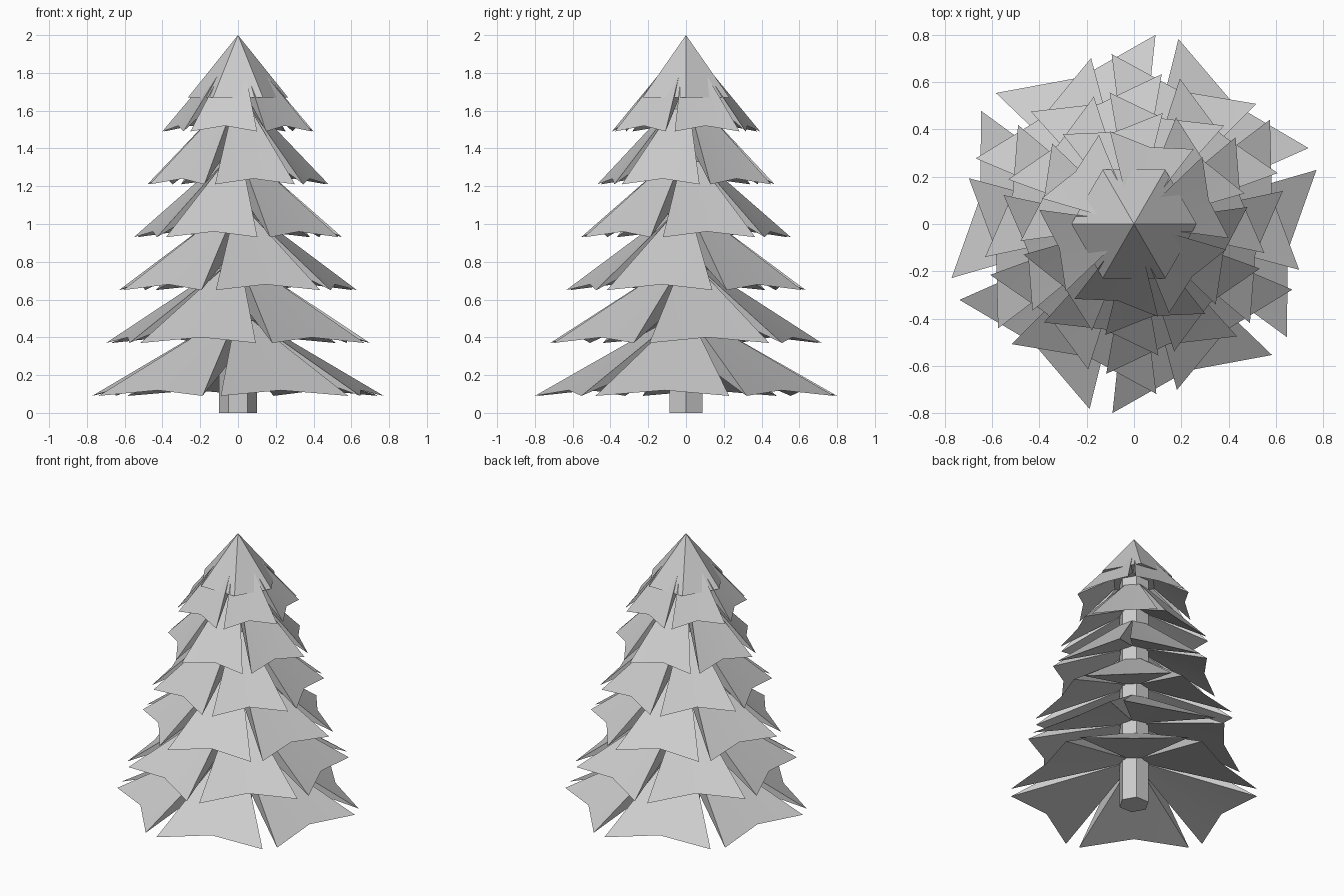
import bpy, bmesh
from math import radians, cos, sin

cube = bpy.data.objects.get("Cube")
if cube:
    bpy.data.objects.remove(cube, do_unlink=True)

grey = bpy.data.materials.new("plain grey")
grey.use_nodes = True
grey.diffuse_color = (0.6, 0.6, 0.6, 1)
grey.node_tree.nodes["Principled BSDF"].inputs["Base Color"].default_value = (0.6, 0.6, 0.6, 1)


def polar(radius, degrees, z):
    a = radians(degrees)
    return (radius * cos(a), radius * sin(a), z)


def finish(bm, name):
    bmesh.ops.recalc_face_normals(bm, faces=bm.faces)
    mesh = bpy.data.meshes.new(name)
    bm.to_mesh(mesh)
    bm.free()
    mesh.materials.append(grey)
    obj = bpy.data.objects.new(name, mesh)
    bpy.context.collection.objects.link(obj)
    bpy.ops.object.select_all(action='DESELECT')
    obj.select_set(True)
    bpy.context.view_layer.objects.active = obj
    bpy.ops.object.shade_smooth_by_angle(angle=radians(25))
    return obj


def hex_solid(name, bottom_radius, bottom, top, pointed=False):
    """Six-sided prism or pyramid with corners on the x axis."""
    bm = bmesh.new()
    ring = [bm.verts.new(polar(bottom_radius, 60 * i, bottom)) for i in range(6)]
    bm.faces.new(ring)
    if pointed:
        tip = bm.verts.new((0, 0, top))
        for i in range(6):
            bm.faces.new((ring[i], ring[(i + 1) % 6], tip))
    else:
        upper = [bm.verts.new(polar(bottom_radius, 60 * i, top)) for i in range(6)]
        bm.faces.new(upper)
        for i in range(6):
            j = (i + 1) % 6
            bm.faces.new((ring[i], ring[j], upper[j], upper[i]))
    return finish(bm, name)


def add_bough(bm, centre, radius, z, rise):
    """Flared wedge: narrow at the trunk, two sharp outer corners and a notch."""
    half = 26.5
    top_l, top_r = [bm.verts.new(polar(0.1, centre + s * 29, z + rise)) for s in (-1, 1)]
    low_l, low_r = [bm.verts.new(polar(0.1, centre + s * 29, z + 0.21)) for s in (-1, 1)]
    tip_l, tip_r = [bm.verts.new(polar(radius, centre + s * half, z)) for s in (-1, 1)]
    notch = bm.verts.new(polar(radius * 0.82, centre, z + 0.03))
    for a, b in ((top_l, top_r), (low_l, low_r)):
        bm.faces.new((a, tip_l, notch))
        bm.faces.new((a, notch, b))
        bm.faces.new((b, notch, tip_r))
    bm.faces.new((top_l, low_l, tip_l))
    bm.faces.new((top_r, tip_r, low_r))
    bm.faces.new((top_l, top_r, low_r, low_l))


# Trunk and crown
hex_solid("trunk", 0.1, 0, 1.75)
hex_solid("crown", 0.265, 1.67, 2, pointed=True)

# Tiers of boughs, each turned against the one below
for tier, turn in enumerate((50, 11, 46, 14, 42, 18)):
    bm = bmesh.new()
    rise = 0.36 if tier == 5 else 0.4
    for k in range(6):
        add_bough(bm, turn + 60 * k, 0.805 - 0.08 * tier, 0.09 + 0.28 * tier, rise)
    finish(bm, f"bough_tier_{tier + 1}")
